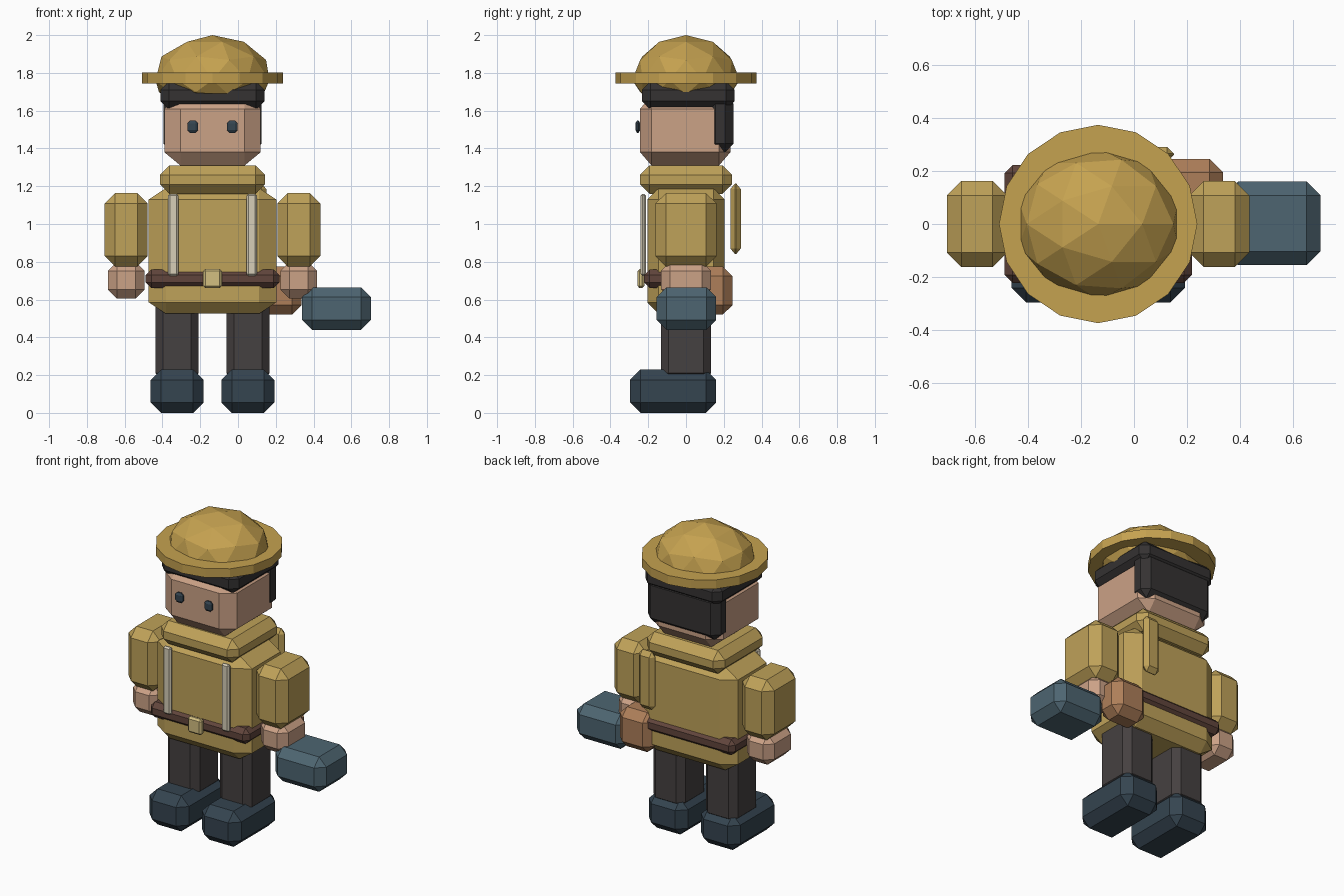
import bpy, bmesh
from mathutils import Vector, Matrix

if "Cube" in bpy.data.objects:
    bpy.data.objects.remove(bpy.data.objects["Cube"])

CX = -0.135  # body centre line


def mat(name, rgb):
    m = bpy.data.materials.new(name)
    m.diffuse_color = (*rgb, 1)
    m.use_nodes = True
    m.node_tree.nodes["Principled BSDF"].inputs["Base Color"].default_value = m.diffuse_color
    return m


HAT = mat("hat_gold", (0.56, 0.36, 0.08))
SHIRT = mat("shirt_gold", (0.52, 0.36, 0.10))
SKIN = mat("skin", (0.60, 0.36, 0.24))
HAIR = mat("hair_dark", (0.035, 0.032, 0.032))
PANTS = mat("trousers_dark", (0.06, 0.052, 0.052))
BOOT = mat("boot_blue", (0.035, 0.058, 0.08))
STEEL = mat("case_blue", (0.075, 0.13, 0.165))
LEATHER = mat("belt_brown", (0.12, 0.06, 0.045))
TAN = mat("pouch_tan", (0.42, 0.21, 0.10))
CREAM = mat("strap_cream", (0.68, 0.62, 0.48))
BRASS = mat("buckle_brass", (0.65, 0.52, 0.22))


def finish(name, bm, material):
    bmesh.ops.recalc_face_normals(bm, faces=bm.faces)
    me = bpy.data.meshes.new(name)
    bm.to_mesh(me)
    bm.free()
    me.materials.append(material)
    ob = bpy.data.objects.new(name, me)
    bpy.context.collection.objects.link(ob)
    return ob


def box(name, x, y, z, bevel, material):
    """Chamfered box from (min, max) ranges; bevel is a number or a value per axis."""
    b = Vector(bevel) if isinstance(bevel, tuple) else Vector((bevel,) * 3)
    rng = (x, y, z)
    bm = bmesh.new()
    bmesh.ops.create_cube(bm, size=1)
    # bevel in units of the chamfer, then scale back to real size
    bm_size = [(r[1] - r[0]) / k for r, k in zip(rng, b)]
    bmesh.ops.scale(bm, vec=bm_size, verts=bm.verts)
    bmesh.ops.bevel(bm, geom=bm.edges[:], offset=1, segments=1, affect='EDGES')
    bmesh.ops.scale(bm, vec=b, verts=bm.verts)
    bmesh.ops.translate(bm, vec=[(r[0] + r[1]) / 2 for r in rng], verts=bm.verts)
    return finish(name, bm, material)


def pair(name, off, width, y, z, bevel, material):
    """The same box on both sides of the body centre line."""
    for side, s in (("left", -1), ("right", 1)):
        c = CX + s * off
        box(f"{side}_{name}", (c - width / 2, c + width / 2), y, z, bevel, material)


def mid(w):
    return (CX - w / 2, CX + w / 2)


# Legs and feet
pair("boot", 0.187, 0.28, (-0.296, 0.16), (0, 0.23), 0.055, BOOT)
pair("leg", 0.187, 0.228, (-0.133, 0.133), (0.17, 0.64), 0.04, PANTS)

# Torso, collar, belt
box("torso", mid(0.675), (-0.205, 0.205), (0.525, 1.19), (0.09, 0.06, 0.06), SHIRT)
box("collar", mid(0.555), (-0.243, 0.243), (1.16, 1.31), 0.05, SHIRT)
box("belt", mid(0.707), (-0.222, 0.222), (0.66, 0.76), 0.03, LEATHER)
box("buckle", mid(0.1), (-0.257, -0.22), (0.66, 0.762), 0.012, BRASS)
pair("strap", 0.208, 0.056, (-0.24, -0.213), (0.725, 1.16), 0.01, CREAM)
box("back_tube", (0.035, 0.15), (0.235, 0.29), (0.84, 1.215), (0.025, 0.025, 0.03), SHIRT)

# Arms and hands
pair("arm", 0.457, 0.228, (-0.162, 0.162), (0.775, 1.163), 0.055, SHIRT)
pair("hand", 0.457, 0.195, (-0.132, 0.132), (0.605, 0.80), 0.048, SKIN)

# Carried case and hip pouch
box("carried_case", (0.34, 0.703), (-0.155, 0.16), (0.44, 0.665), 0.052, STEEL)
box("hip_pouch", (0.09, 0.335), (0.06, 0.245), (0.52, 0.775), 0.05, TAN)

# Head and face
box("head", mid(0.51), (-0.243, 0.235), (1.31, 1.68), (0.085, 0.06, 0.07), SKIN)
pair("eye", 0.104, 0.056, (-0.268, -0.242), (1.483, 1.547), (0.014, 0.009, 0.014), BOOT)

# Hair
box("hair_cap", mid(0.55), (-0.234, 0.258), (1.605, 1.755), 0.045, HAIR)
box("hair_back", mid(0.52), (0.11, 0.252), (1.38, 1.68), 0.045, HAIR)

# Hat brim
bm = bmesh.new()
bmesh.ops.create_cone(bm, cap_ends=True, segments=16, radius1=0.374, radius2=0.374,
                      depth=0.058, matrix=Matrix.Translation((CX, 0, 1.773)))
finish("hat_brim", bm, HAT)

# Hat crown: faceted dome, flatter underneath
bm = bmesh.new()
bmesh.ops.create_icosphere(bm, subdivisions=2, radius=1)
for v in bm.verts:
    v.co.z *= 0.238 if v.co.z > 0 else 0.143
    v.co = Vector((CX + v.co.x * 0.317, v.co.y * 0.285, 1.762 + v.co.z))
finish("hat_crown", bm, HAT)
